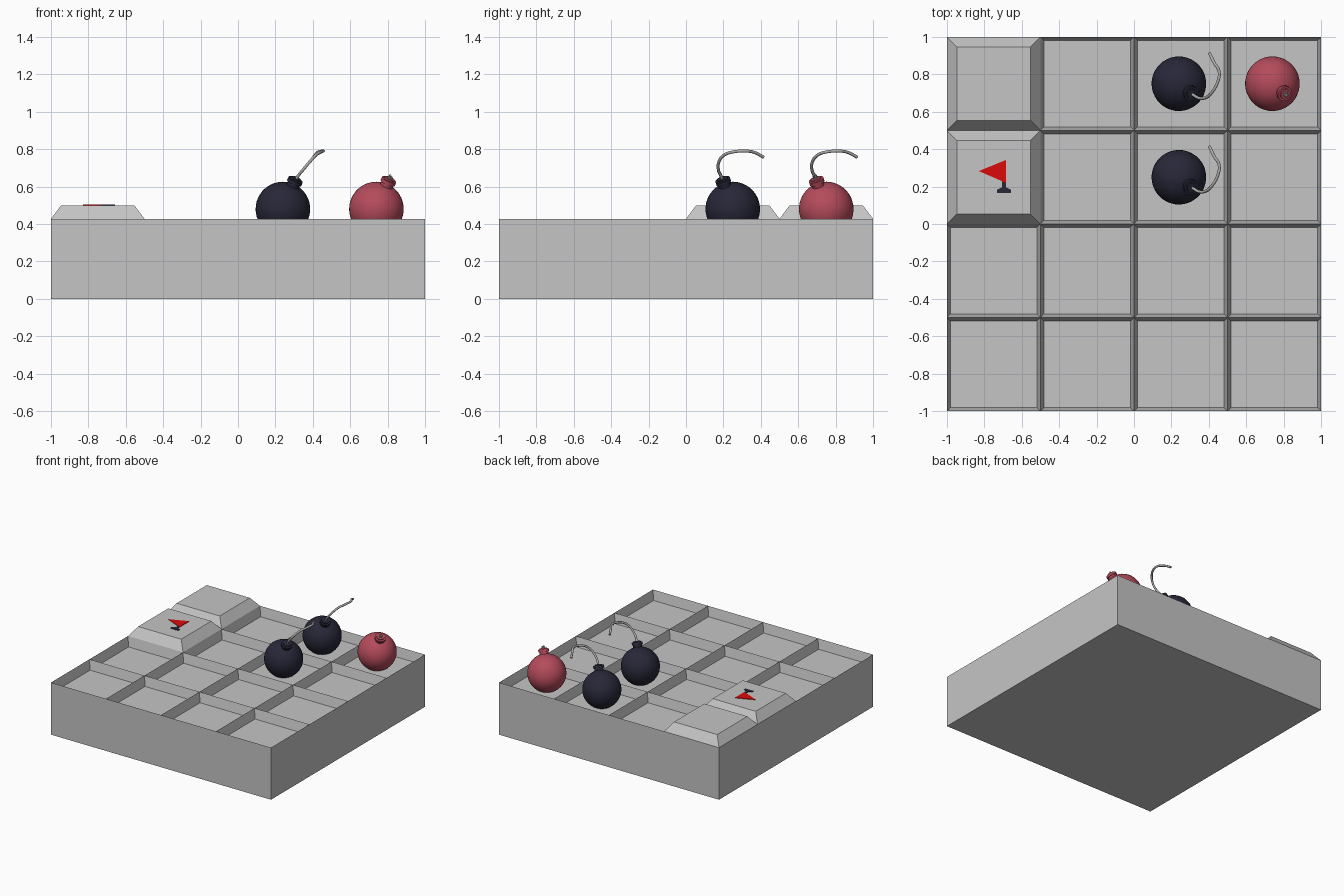
import bpy, bmesh, math
from mathutils import Vector, Matrix

if "Cube" in bpy.data.objects:
    bpy.data.objects.remove(bpy.data.objects["Cube"])

RIM, TOP = 0.428, 0.50   # board rim height, raised tile height


def material(name, rgb):
    m = bpy.data.materials.new(name)
    m.diffuse_color = (*rgb, 1)
    m.use_nodes = True
    m.node_tree.nodes["Principled BSDF"].inputs["Base Color"].default_value = m.diffuse_color
    return m


GREY = material("tile grey", (0.56, 0.56, 0.56))
NAVY = material("dark navy", (0.02, 0.02, 0.04))
RED = material("muted red", (0.46, 0.07, 0.105))
FLAG = material("flag red", (0.72, 0.003, 0.003))
FUSE = material("fuse grey", (0.42, 0.41, 0.40))


def finish(name, bm, mat, smooth=False):
    bmesh.ops.recalc_face_normals(bm, faces=bm.faces[:])
    me = bpy.data.meshes.new(name)
    bm.to_mesh(me)
    bm.free()
    me.materials.append(mat)
    ob = bpy.data.objects.new(name, me)
    bpy.context.collection.objects.link(ob)
    if smooth:
        bpy.ops.object.select_all(action='DESELECT')
        ob.select_set(True)
        bpy.context.view_layer.objects.active = ob
        bpy.ops.object.shade_smooth_by_angle(angle=math.radians(35))
    return ob


# Board: 4 x 4 tiles, two raised and the rest sunken
bm = bmesh.new()
bmesh.ops.create_grid(bm, x_segments=4, y_segments=4, size=1,
                      matrix=Matrix.Translation((0, 0, RIM)))
border = [e for e in bm.edges if e.is_boundary]
tiles = bm.faces[:]
raised = [f for f in tiles if f.calc_center_median().x < -0.5
          and f.calc_center_median().y > 0]
sunken = [f for f in tiles if f not in raised]
ext = bmesh.ops.extrude_edge_only(bm, edges=border)["geom"]
for v in ext:
    if isinstance(v, bmesh.types.BMVert):
        v.co.z = 0
bmesh.ops.contextual_create(bm, geom=[e for e in ext if isinstance(e, bmesh.types.BMEdge)
                                      and all(v.co.z == 0 for v in e.verts)])
bmesh.ops.inset_individual(bm, faces=raised, thickness=0.077, depth=TOP - RIM)
bmesh.ops.inset_individual(bm, faces=sunken, thickness=0.025, depth=-0.078)
finish("board", bm, GREY)


# Bombs: ball with a tilted neck and cap
AXIS = Vector((0.065, -0.052, 0.15)).normalized()
TILT = AXIS.to_track_quat('Z', 'Y').to_matrix().to_4x4()


def disc(bm, center, r1, r2, start, end):
    mat = Matrix.Translation(center + AXIS * (start + end) / 2) @ TILT
    bmesh.ops.create_cone(bm, cap_ends=True, segments=20, radius1=r1, radius2=r2,
                          depth=end - start, matrix=mat)


def bomb(name, x, y, mat):
    c = Vector((x, y, 0.48))
    bm = bmesh.new()
    bmesh.ops.create_uvsphere(bm, u_segments=40, v_segments=24, radius=0.146,
                              matrix=Matrix.Translation(c) @ TILT)
    disc(bm, c, 0.034, 0.034, 0.13, 0.165)
    disc(bm, c, 0.041, 0.041, 0.160, 0.180)
    disc(bm, c, 0.030, 0.028, 0.175, 0.188)
    finish(name, bm, mat, True)
    return c


# Curling fuse, as offsets from the ball centre
PATH = [(.066, -.053, .145), (.080, -.062, .175), (.108, -.077, .21), (.150, -.071, .26),
        (.178, -.044, .29), (.206, .006, .306), (.215, .065, .31),
        (.187, .115, .303), (.163, .165, .277)]


def fuse(name, c):
    cu = bpy.data.curves.new(name, 'CURVE')
    cu.dimensions = '3D'
    cu.bevel_depth = 0.0085
    cu.bevel_resolution = 2
    cu.use_fill_caps = True
    cu.resolution_u = 6
    sp = cu.splines.new('BEZIER')
    sp.bezier_points.add(len(PATH) - 1)
    for p, q in zip(sp.bezier_points, PATH):
        p.co = c + Vector(q)
        p.handle_left_type = p.handle_right_type = 'AUTO'
    cu.materials.append(FUSE)
    bpy.context.collection.objects.link(bpy.data.objects.new(name, cu))


for i, y in enumerate((0.25, 0.75)):
    fuse(f"fuse_{i + 1}", bomb(f"dark_bomb_{i + 1}", 0.24, y, NAVY))

# Red bomb has only a frayed fuse stub
c = bomb("red_bomb", 0.74, 0.75, RED)
bm = bmesh.new()
disc(bm, c, 0.010, 0.010, 0.18, 0.197)
for k in range(5):
    a = k * math.tau / 5
    off = TILT @ Vector((0.010 * math.cos(a), 0.010 * math.sin(a), 0))
    disc(bm, c + off, 0.005, 0.001, 0.185, 0.205 + 0.004 * (k % 2))
finish("fuse_stub", bm, FUSE)


# Flag lying on the raised tile
def plate(name, pts, mat):
    bm = bmesh.new()
    f = bm.faces.new([bm.verts.new((x, y, TOP - 0.002)) for x, y in pts])
    r = bmesh.ops.extrude_face_region(bm, geom=[f])["geom"]
    for v in r:
        if isinstance(v, bmesh.types.BMVert):
            v.co.z += 0.006
    finish(name, bm, mat)


plate("flag", [(-.83, .283), (-.685, .22), (-.685, .342)], FLAG)
plate("flag_pole", [(-.732, .166), (-.658, .166), (-.658, .184), (-.685, .197),
                    (-.685, .221), (-.705, .229), (-.705, .197), (-.732, .184)], NAVY)
